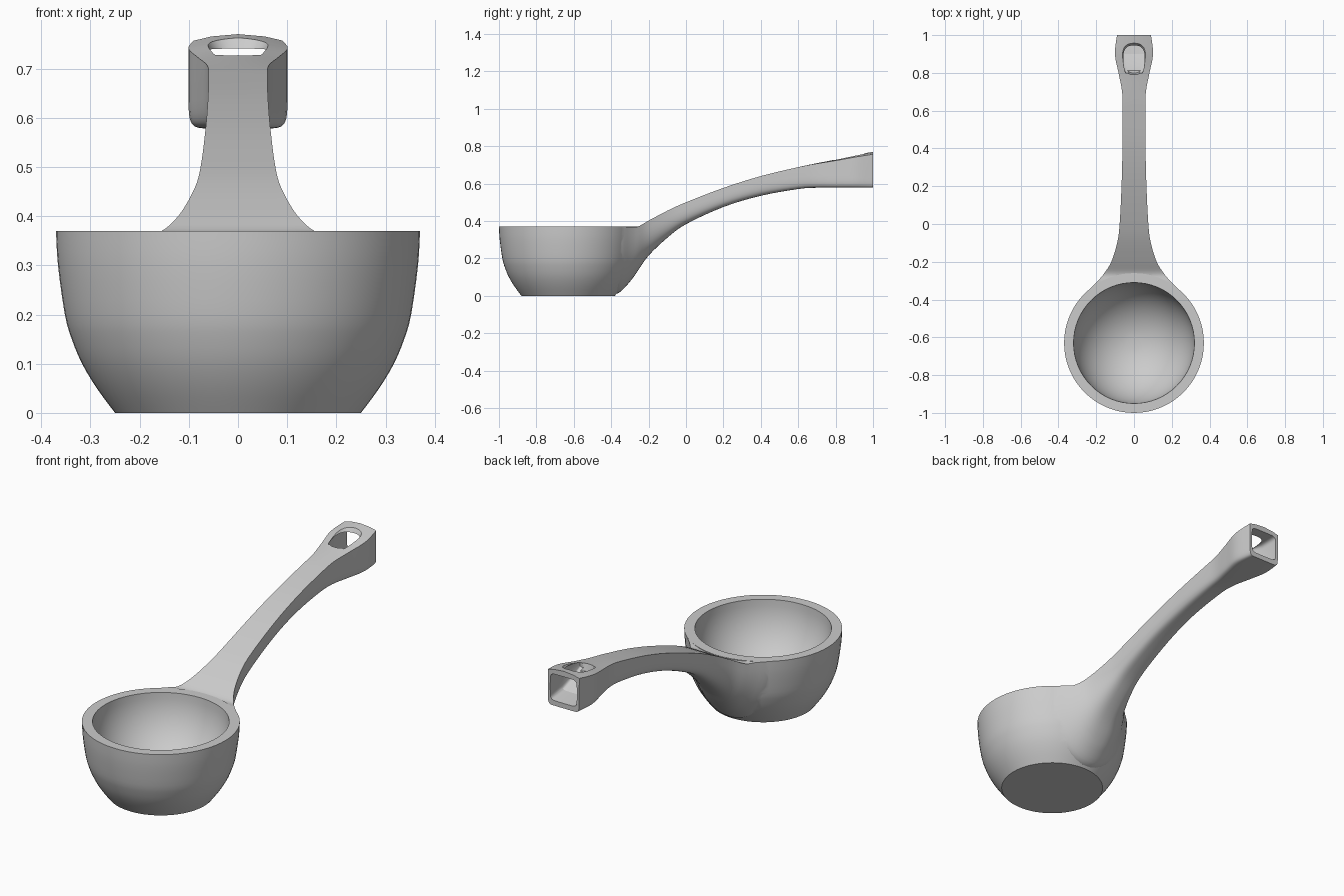
import bpy, bmesh, math

if "Cube" in bpy.data.objects:
    bpy.data.objects.remove(bpy.data.objects["Cube"])


def loft(name, rings):
    """Skin a list of equal-length closed rings and cap both ends."""
    bm = bmesh.new()
    rows = [[bm.verts.new(p) for p in ring] for ring in rings]
    n = len(rows[0])
    for a, b in zip(rows, rows[1:]):
        for i in range(n):
            j = (i + 1) % n
            bm.faces.new((a[i], a[j], b[j], b[i]))
    bm.faces.new(rows[0][::-1])
    bm.faces.new(rows[-1])
    bmesh.ops.recalc_face_normals(bm, faces=bm.faces[:])
    mesh = bpy.data.meshes.new(name)
    bm.to_mesh(mesh)
    bm.free()
    obj = bpy.data.objects.new(name, mesh)
    bpy.context.collection.objects.link(obj)
    return obj


def oval(cy, z, rx, ry, n=64, power=2.0):
    """Horizontal superellipse ring."""
    ring = []
    for i in range(n):
        a = math.tau * i / n
        c, s = math.cos(a), math.sin(a)
        ring.append((rx * math.copysign(abs(c) ** (2 / power), c),
                     cy + ry * math.copysign(abs(s) ** (2 / power), s), z))
    return ring


def smooth_stations(pts, steps=4):
    """Catmull-Rom resampling of tuples."""
    out = []
    for i in range(len(pts) - 1):
        p0, p1, p2, p3 = (pts[max(i - 1, 0)], pts[i], pts[i + 1],
                          pts[min(i + 2, len(pts) - 1)])
        for k in range(steps):
            t = k / steps
            out.append(tuple(
                0.5 * (2 * b + (c - a) * t + (2 * a - 5 * b + 4 * c - d) * t * t
                       + (3 * b - a - 3 * c + d) * t ** 3)
                for a, b, c, d in zip(p0, p1, p2, p3)))
    out.append(pts[-1])
    return out


def handle_section(y, w, top, bot, crown, power, n=24):
    """Crowned top with sharp side edges, rounded underside."""
    ring = []
    for i in range(n + 1):
        a = math.pi * i / n
        c, s = math.cos(a), math.sin(a)
        ring.append((w * math.copysign(abs(c) ** (2 / power), c), y,
                     top - crown - (top - crown - bot) * abs(s) ** (2 / power)))
    for u in (-0.6, 0, 0.6):
        ring.append((w * u, y, top - crown * u * u))
    return ring


def boolean(target, tool, operation):
    mod = target.modifiers.new(operation.lower(), 'BOOLEAN')
    mod.operation, mod.solver, mod.object = operation, 'EXACT', tool
    bpy.context.view_layer.objects.active = target
    bpy.ops.object.modifier_apply(modifier=mod.name)
    bpy.data.objects.remove(tool)


BOWL_Y = -0.63

# Bowl body: flat base, rounded side, flat rim
profile = smooth_stations([(0.25, 0), (0.287, 0.05), (0.317, 0.1), (0.338, 0.15),
                           (0.352, 0.2), (0.366, 0.3), (0.37, 0.37)], 3)
scoop = loft("scoop", [oval(BOWL_Y, z, r, r) for r, z in profile])

# Handle: y, half width, top, bottom, crown, squareness
stations = [
    (-0.42, 0.26, 0.369, 0.01, 0, 2), (-0.36, 0.245, 0.369, 0.015, 0, 2),
    (-0.30, 0.19, 0.369, 0.075, 0, 2.1), (-0.26, 0.157, 0.369, 0.13, 0, 2.3),
    (-0.20, 0.12, 0.402, 0.215, 0, 2.6), (-0.10, 0.089, 0.455, 0.31, 0, 3),
    (0.0, 0.076, 0.50, 0.383, 0, 3.5), (0.2, 0.066, 0.577, 0.475, 0, 4),
    (0.4, 0.061, 0.64, 0.535, 0, 4), (0.6, 0.06, 0.688, 0.571, 0, 5),
    (0.7, 0.063, 0.709, 0.578, 0.002, 6), (0.8, 0.082, 0.729, 0.578, 0.006, 8),
    (0.9, 0.101, 0.752, 0.578, 0.011, 10), (1.0, 0.09, 0.77, 0.578, 0.013, 12),
]
handle = loft("handle", [handle_section(*s) for s in smooth_stations(stations)])
boolean(scoop, handle, 'UNION')

# Hollow of the bowl
hollow = [oval(BOWL_Y, 0.37 - 0.32 * math.sin(a), 0.32 * math.cos(a), 0.32 * math.cos(a))
          for a in [math.radians(d) for d in range(0, 90, 6)]]
hollow.insert(0, oval(BOWL_Y, 0.45, 0.32, 0.32))
boolean(scoop, loft("bowl_cutter", hollow), 'DIFFERENCE')

# Socket open at the back end, its floor ramping down from the handle top
socket = []
for y, w, lo, hi in [(0.80, 0.045, 0.705, 0.735), (0.84, 0.06, 0.66, 0.738),
                     (0.90, 0.078, 0.615, 0.74), (1.05, 0.075, 0.598, 0.742)]:
    mid, half = (lo + hi) / 2, (hi - lo) / 2
    socket.append([(x, y, mid + v) for x, v, _ in oval(0, 0, w, half, 32, 7)])
boolean(scoop, loft("socket_cutter", socket), 'DIFFERENCE')

# Flared hanging hole through the top of the socket
hole = [oval(0.865, z, rx, ry, 48, 2.8) for z, rx, ry in
        [(0.69, 0.045, 0.065), (0.73, 0.052, 0.075), (0.75, 0.064, 0.085),
         (0.765, 0.072, 0.094), (0.82, 0.074, 0.096)]]
boolean(scoop, loft("hole_cutter", hole), 'DIFFERENCE')

# Smooth shading with crisp rims and edges
bpy.ops.object.select_all(action='DESELECT')
scoop.select_set(True)
bpy.context.view_layer.objects.active = scoop
bpy.ops.object.shade_smooth_by_angle(angle=math.radians(30))
